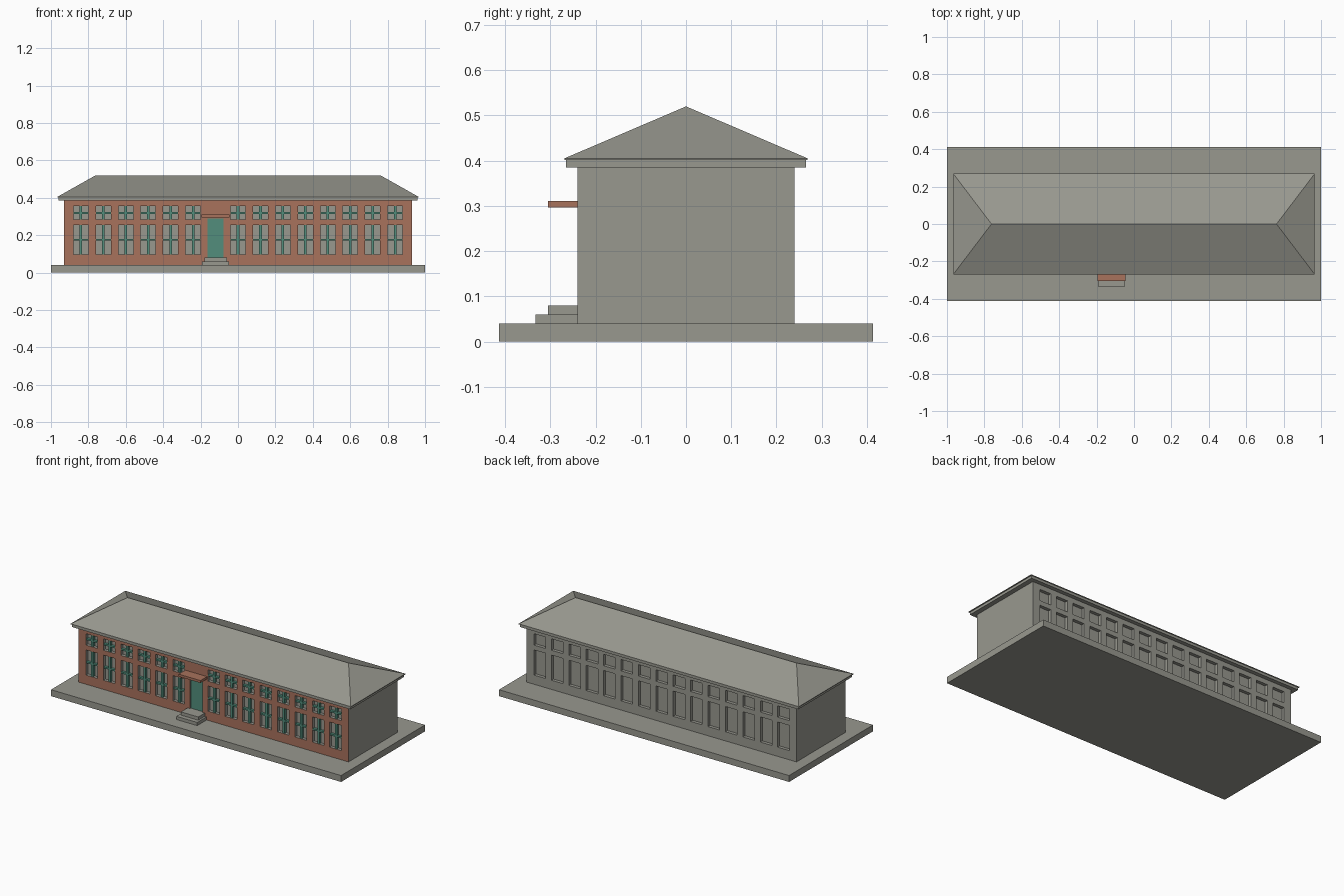
import bpy, bmesh

if "Cube" in bpy.data.objects:
    bpy.data.objects.remove(bpy.data.objects["Cube"])


def material(name, rgb):
    m = bpy.data.materials.new(name)
    m.diffuse_color = (*rgb, 1)
    m.use_nodes = True
    m.node_tree.nodes["Principled BSDF"].inputs["Base Color"].default_value = m.diffuse_color
    return m


GREY = material("grey_stone", (0.314, 0.314, 0.275))
BRICK = material("red_brick", (0.392, 0.168, 0.107))
GREEN = material("green_paint", (0.084, 0.270, 0.202))


def finish(bm, name, mats):
    mesh = bpy.data.meshes.new(name)
    bm.to_mesh(mesh)
    bm.free()
    for m in mats:
        mesh.materials.append(m)
    obj = bpy.data.objects.new(name, mesh)
    bpy.context.collection.objects.link(obj)
    return obj


def add_box(bm, x0, x1, y0, y1, z0, z1):
    vs = bmesh.ops.create_cube(bm, size=1)["verts"]
    for v in vs:
        v.co = (x1 if v.co.x > 0 else x0,
                y1 if v.co.y > 0 else y0,
                z1 if v.co.z > 0 else z0)


def box(name, mat, *bounds):
    bm = bmesh.new()
    add_box(bm, *bounds)
    return finish(bm, name, [mat])


# Main dimensions
WX, WY, Z0, Z1 = 0.93, 0.24, 0.04, 0.385
PITCH, HALF, DEPTH = 0.12, 0.04, 0.02
LOWER, UPPER, DOOR = (0.097, 0.254), (0.284, 0.355), (0.08, 0.29)
DOOR_X = -PITCH
BAYS = [i * PITCH for i in range(-7, 8)]
FRONT_BAYS = [x for x in BAYS if abs(x - DOOR_X) > 0.01]

# Walls: both long sides have recessed openings, the ends are plain
walls = bmesh.new()


def quad(pts, mat_index=0, flip=False):
    f = walls.faces.new([walls.verts.new(p) for p in (pts[::-1] if flip else pts)])
    f.material_index = mat_index


def panel(x0, x1, z0, z1, y, mat_index, flip):
    quad([(x0, y, z0), (x1, y, z0), (x1, y, z1), (x0, y, z1)], mat_index, flip)


def facade(side, mat_index, has_door):
    y, back, flip = side * WY, side * (WY - DEPTH), side > 0
    left = -WX
    for bay in BAYS:
        door = has_door and abs(bay - DOOR_X) < 0.01
        half = 0.043 if door else HALF
        x0, x1 = bay - half, bay + half
        panel(left, x0, Z0, Z1, y, mat_index, flip)
        left, bottom = x1, Z0
        for a, b in ([DOOR] if door else [LOWER, UPPER]):
            panel(x0, x1, bottom, a, y, mat_index, flip)
            panel(x0, x1, a, b, back, 0, flip)
            ring = [(x0, a), (x1, a), (x1, b), (x0, b)]
            for (xa, za), (xb, zb) in zip(ring, ring[1:] + ring[:1]):
                quad([(xa, y, za), (xb, y, zb), (xb, back, zb), (xa, back, za)], 0, flip)
            bottom = b
        panel(x0, x1, bottom, Z1, y, mat_index, flip)
    panel(left, WX, Z0, Z1, y, mat_index, flip)


facade(-1, 1, True)
facade(1, 0, False)
for s in (-1, 1):
    quad([(s * WX, -WY, Z0), (s * WX, WY, Z0), (s * WX, WY, Z1), (s * WX, -WY, Z1)], 0, s < 0)
bmesh.ops.remove_doubles(walls, verts=walls.verts, dist=1e-5)
finish(walls, "walls", [GREY, BRICK])

# Window crosses on the front
bars = bmesh.new()
y_in, y_out = -WY + DEPTH, -WY + 0.004
for x in FRONT_BAYS:
    for a, b in (LOWER, UPPER):
        mid = (a + b) / 2
        add_box(bars, x - 0.007, x + 0.007, y_out, y_in, a, b)
        for x0, x1 in ((x - HALF, x - 0.007), (x + 0.007, x + HALF)):
            add_box(bars, x0, x1, y_out, y_in, mid - 0.005, mid + 0.005)
finish(bars, "window_bars", [GREEN])

# Entrance
box("door", GREEN, DOOR_X - 0.043, DOOR_X + 0.043, -WY + 0.008, -WY + DEPTH, *DOOR)
box("door_canopy", BRICK, DOOR_X - 0.075, DOOR_X + 0.075, -0.305, -WY, 0.296, 0.311)
box("lower_step", GREY, DOOR_X - 0.072, DOOR_X + 0.072, -0.333, -WY, 0.04, 0.06)
box("upper_step", GREY, DOOR_X - 0.06, DOOR_X + 0.06, -0.305, -WY, 0.06, 0.08)

# Ground slab and eaves
box("ground_slab", GREY, -1, 1, -0.413, 0.413, 0, Z0)
box("eaves", GREY, -0.96, 0.96, -0.265, 0.265, Z1, 0.401)

# Hipped roof with a thin edge
roof = bmesh.new()
RX, RY, RIDGE = 0.966, 0.269, 0.762
corners = [(-RX, -RY), (RX, -RY), (RX, RY), (-RX, RY)]
low = [roof.verts.new((x, y, 0.401)) for x, y in corners]
rim = [roof.verts.new((x, y, 0.405)) for x, y in corners]
r0, r1 = [roof.verts.new((s * RIDGE, 0, 0.52)) for s in (-1, 1)]
roof.faces.new(low[::-1])
for i in range(4):
    j = (i + 1) % 4
    roof.faces.new((low[i], low[j], rim[j], rim[i]))
roof.faces.new((rim[0], rim[1], r1, r0))
roof.faces.new((rim[1], rim[2], r1))
roof.faces.new((rim[2], rim[3], r0, r1))
roof.faces.new((rim[3], rim[0], r0))
finish(roof, "hipped_roof", [GREY])
